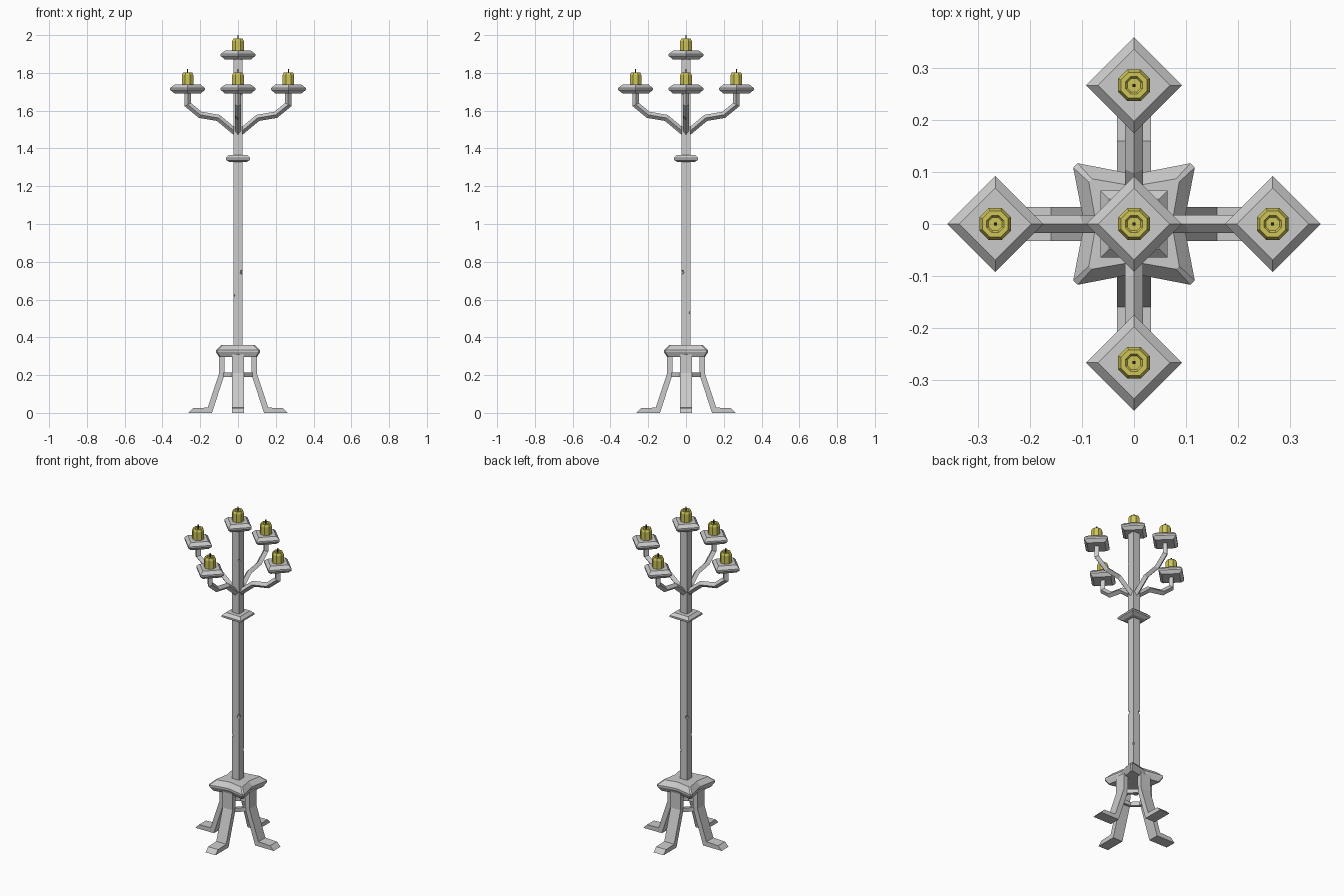
import bpy, bmesh
from math import pi, cos, sin
from mathutils import Vector, Matrix

if "Cube" in bpy.data.objects:
    bpy.data.objects.remove(bpy.data.objects["Cube"])


def finish(name, bm, mat=None):
    bmesh.ops.recalc_face_normals(bm, faces=bm.faces)
    me = bpy.data.meshes.new(name)
    bm.to_mesh(me)
    bm.free()
    ob = bpy.data.objects.new(name, me)
    bpy.context.collection.objects.link(ob)
    if mat:
        me.materials.append(mat)
    return ob


def loft(name, rings, mat=None, closed=False):
    """Skin a list of point rings, capping the ends unless closed."""
    bm = bmesh.new()
    vs = [[bm.verts.new(p) for p in r] for r in rings]
    n = len(vs[0])
    pairs = list(zip(vs, vs[1:])) + ([(vs[-1], vs[0])] if closed else [])
    for a, b in pairs:
        for i in range(n):
            j = (i + 1) % n
            bm.faces.new((a[i], a[j], b[j], b[i]))
    if not closed:
        bm.faces.new(vs[0])
        bm.faces.new(vs[-1])
    return finish(name, bm, mat)


def ngon(n, r, z, x=0, y=0, turn=0):
    return [(x + r * cos(turn + 2 * pi * i / n), y + r * sin(turn + 2 * pi * i / n), z)
            for i in range(n)]


def square(h, z):
    return ngon(4, h * 2 ** 0.5, z, turn=pi / 4)


def material(name, rgb):
    m = bpy.data.materials.new(name)
    m.diffuse_color = (*rgb, 1)
    m.use_nodes = True
    m.node_tree.nodes["Principled BSDF"].inputs["Base Color"].default_value = m.diffuse_color
    return m


wax = material("wax", (0.62, 0.56, 0.10))
black = material("wick_black", (0.02, 0.02, 0.02))

# Square pole with chipped edges
pole = loft("pole", [square(0.024, 0.30), square(0.024, 1.89)])
bm = bmesh.new()
for x, y, z, s in [(1, -1, 0.745, 0.016), (-1, -1, 0.62, 0.010), (1, 1, 0.53, 0.010),
                   (-1, 1, 0.74, 0.014), (1, -1, 1.69, 0.010)]:
    bmesh.ops.create_icosphere(bm, subdivisions=1, radius=s,
                               matrix=Matrix.Translation((x * 0.025, y * 0.025, z)))
chips = finish("chip_cutter", bm)
chips.hide_render = True
chips.hide_viewport = True
mod = pole.modifiers.new("chips", "BOOLEAN")
mod.operation = 'DIFFERENCE'
mod.solver = 'EXACT'
mod.object = chips

# Collar around the pole
loft("collar", [square(0.045, 1.328), square(0.064, 1.34),
                square(0.064, 1.35), square(0.048, 1.366)])


# Base plate with concave sides
def concave(corner, mid, z):
    pts = []
    for k in range(4):
        rot = Matrix.Rotation(k * pi / 2, 3, 'Z')
        for p in [(mid, 0), (corner, corner * 0.93), (corner * 0.93, corner)]:
            pts.append(rot @ Vector((*p, z)))
    return pts


loft("base_plate", [concave(0.100, 0.082, 0.295), concave(0.117, 0.096, 0.322),
                    concave(0.117, 0.096, 0.332), concave(0.087, 0.073, 0.36)])

# Ring joining the legs
loft("leg_ring", [ngon(8, r, z, turn=pi / 8) for r, z in
                  [(0.085, 0.19), (0.085, 0.214), (0.066, 0.214), (0.066, 0.19)]], closed=True)

# Leg and arm outlines in the radial / vertical plane
LEG = [(0.070, 0.31), (0.072, 0.20), (0.138, 0.0), (0.262, 0.0),
       (0.238, 0.025), (0.160, 0.028), (0.100, 0.21), (0.100, 0.31)]
ARM = [(0.0, 1.475), (0.105, 1.562), (0.200, 1.578), (0.266, 1.632), (0.266, 1.71)]


def arm_rings(r):
    path = [Vector(p) for p in ARM]
    out = []
    for i, p in enumerate(path):
        d1 = (p - path[i - 1]).normalized() if i else None
        d2 = (path[i + 1] - p).normalized() if i < len(path) - 1 else None
        t = ((d1 or d2) + (d2 or d1)).normalized()
        w = r / t.dot(d1 or d2)
        n = Vector((-t.y, t.x)) * w
        out.append([Vector((p.x + n.x, 0, p.y + n.y)), Vector((p.x, r, p.y)),
                    Vector((p.x - n.x, 0, p.y - n.y)), Vector((p.x, -r, p.y))])
    return out


# Diamond tray, octagonal candle and wick
def candle(x, y, z, tag):
    loft("tray_" + tag, [ngon(4, r, z + h, x, y) for r, h in
                         [(0.070, -0.046), (0.092, -0.028), (0.092, -0.018), (0.069, 0)]])
    loft("candle_" + tag, [ngon(8, r, z + h, x, y, pi / 8) for r, h in
                           [(0.033, -0.005), (0.033, 0.050), (0.027, 0.063), (0.018, 0.063),
                            (0.014, 0.058)]], wax)
    loft("wick_" + tag, [ngon(4, 0.004, z + h, x, y, pi / 4) for h in (0.05, 0.082)], black)


for k, side in enumerate(["right", "back", "left", "front"]):
    rot = Matrix.Rotation(k * pi / 2, 3, 'Z')
    loft("leg_" + side, [[rot @ Vector((x, y, z)) for x, z in LEG] for y in (-0.033, 0.033)])
    loft("arm_" + side, [[rot @ p for p in ring] for ring in arm_rings(0.017)])
    tip = rot @ Vector((0.267, 0, 0))
    candle(tip.x, tip.y, 1.738, side)
candle(0, 0, 1.918, "centre")
